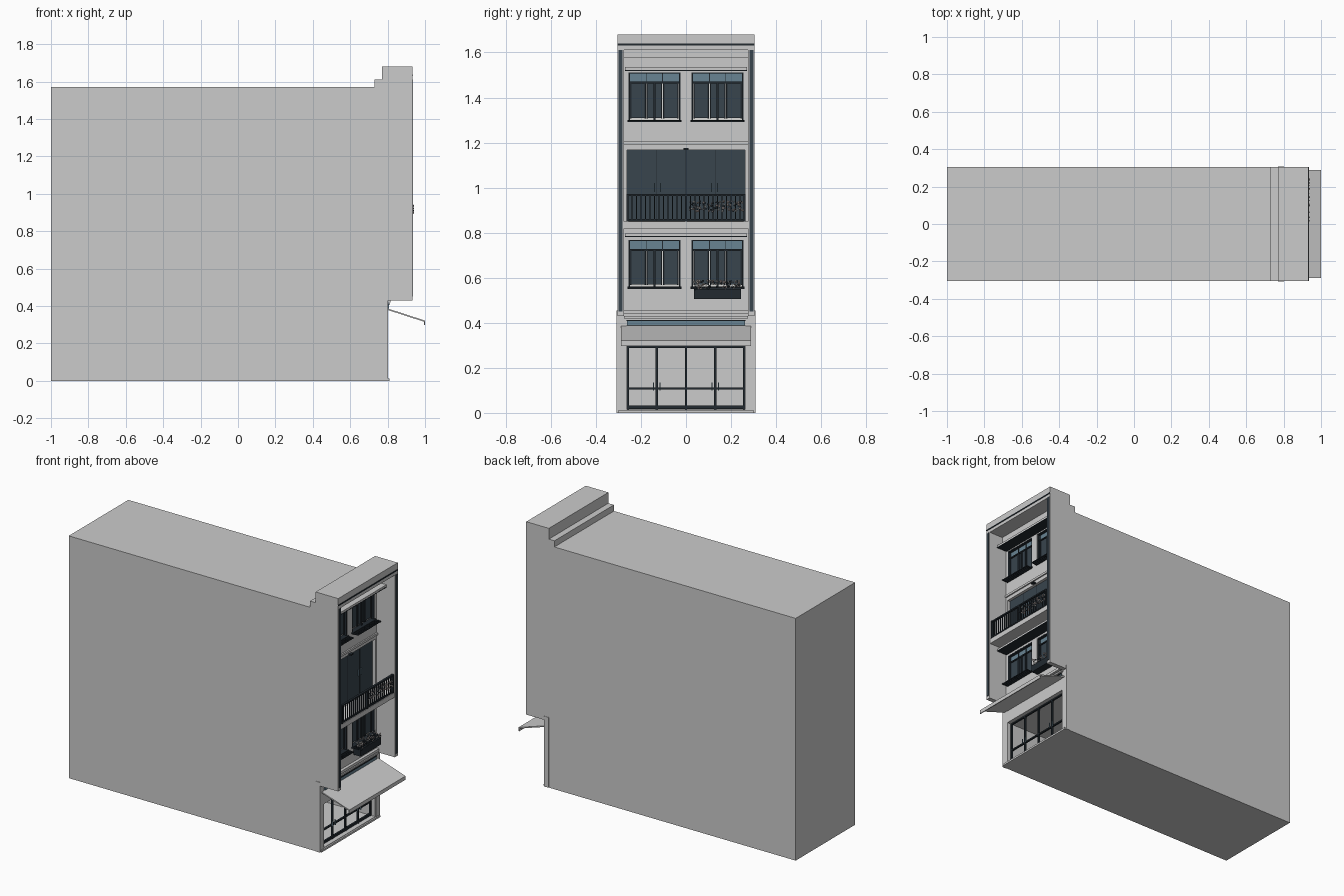
import bpy, bmesh, random
from mathutils import Matrix, Vector

random.seed(4)
cube = bpy.data.objects.get("Cube")
if cube:
    bpy.data.objects.remove(cube, do_unlink=True)


def material(name, rgb):
    m = bpy.data.materials.new(name)
    m.use_nodes = True
    m.diffuse_color = (*rgb, 1)
    m.node_tree.nodes["Principled BSDF"].inputs["Base Color"].default_value = (*rgb, 1)
    return m


PLASTER = material("pale plaster", (.6, .6, .6))
SLATE = material("slate panel", (.04, .058, .075))
FRAME = material("dark frame", (.016, .023, .03))
BLUE = material("blue glass", (.14, .23, .29))
PALE = material("pale curtain", (.7, .7, .68))
PETAL = material("dusty petals", (.5, .42, .4))


def finish(name, bm, mat):
    bmesh.ops.recalc_face_normals(bm, faces=bm.faces)
    me = bpy.data.meshes.new(name)
    bm.to_mesh(me)
    bm.free()
    ob = bpy.data.objects.new(name, me)
    bpy.context.collection.objects.link(ob)
    me.materials.append(mat)
    return ob


def boxes(name, mat, spans):
    """Each span is an (x0, x1, y0, y1, z0, z1) block."""
    bm = bmesh.new()
    for x0, x1, y0, y1, z0, z1 in spans:
        m = Matrix.Translation(((x0 + x1) / 2, (y0 + y1) / 2, (z0 + z1) / 2))
        m = m @ Matrix.Diagonal((x1 - x0, y1 - y0, z1 - z0, 1))
        bmesh.ops.create_cube(bm, size=1, matrix=m)
    return finish(name, bm, mat)


def extrude_profile(name, mat, points, half):
    """Sweep an x-z outline across the width."""
    bm = bmesh.new()
    face = bm.faces.new([bm.verts.new((x, -half, z)) for x, z in points])
    ext = bmesh.ops.extrude_face_region(bm, geom=[face])
    moved = [g for g in ext["geom"] if isinstance(g, bmesh.types.BMVert)]
    bmesh.ops.translate(bm, verts=moved, vec=Vector((0, 2 * half, 0)))
    return finish(name, bm, mat)


def cut(target, span):
    cutter = boxes("cutter", PLASTER, [span])
    mod = target.modifiers.new("cut", "BOOLEAN")
    mod.operation, mod.solver, mod.object = "DIFFERENCE", "EXACT", cutter
    bpy.context.view_layer.objects.active = target
    bpy.ops.object.modifier_apply(modifier=mod.name)
    bpy.data.objects.remove(cutter, do_unlink=True)


# Building shell with stepped parapet, recessed bay, shop room and openings
W = .305
shell = extrude_profile("building_shell", PLASTER, [
    (-1, 0), (.8, 0), (.8, .43), (.932, .43), (.932, 1.68), (.77, 1.68),
    (.77, 1.61), (.73, 1.61), (.73, 1.57), (-1, 1.57)], W)
cut(shell, (.801, 1, -.275, .275, .41, 1.61))
cut(shell, (.3, .9, -.262, .262, .015, .297))
cut(shell, (.77, .9, -.262, .262, .851, 1.166))
WINDOWS = [(s, z0, z1) for s in (-1, 1) for z0, z1 in ((.555, .768), (1.295, 1.512))]
for s, z0, z1 in WINDOWS:
    cut(shell, (.77, .9, s * .14 - .115, s * .14 + .115, z0, z1))

# Ground floor piers and plinth
boxes("side_piers", PLASTER, [
    (.77, .803, min(a, b), max(a, b), 0, .455) for a, b in ((-.308, -.264), (.264, .308))])
boxes("plinth", PLASTER, [(.78, .81, -.3, .3, 0, .012)])

# Corner strips and parapet trim
boxes("corner_strips", SLATE, [(.93, .936, y - .009, y + .009, .45, 1.61) for y in (-.29, .29)])
boxes("parapet_trim", FRAME, [(.93, .935, -W, W, 1.631, 1.639)])

# Ledges across the bay: base, above each window row, above the balcony doors
boxes("ledges", PLASTER, [
    (.8, .82, -.275, .275, .44, .457), (.8, .815, -.275, .275, .42, .43),
    (.8, .875, -.27, .27, .785, .797), (.8, .81, -.275, .275, 1.19, 1.204),
    (.8, .875, -.27, .27, 1.522, 1.535), (.8, .83, -.275, .275, 1.575, 1.61)])
boxes("ledge_shadow_trims", FRAME, [(.8, .876, -.27, .27, z, z + .004) for z in (.781, 1.518)])
boxes("balcony_slab", PLASTER, [(.8, .93, -.275, .275, .818, .85)])

# Windows: pale backing, three slate panels, blue transoms, frames, slatted sills
backing, panels, transoms, frames, sills = [], [], [], [], []
for s, z0, z1 in WINDOWS:
    c, h, zt = s * .14, .113, z1 - .045
    backing.append((.772, .776, c - h, c + h, z0, z1))
    for k in (-1, 0, 1):
        y = c + k * .073
        panels.append((.776, .783, y - .031, y + .031, z0 + .015, zt))
        transoms.append((.776, .782, y - .035, y + .035, zt, z1))
        frames.append((.776, .787, y - .0345, y - .028, z0 + .012, zt))
        frames.append((.776, .787, y + .028, y + .0345, z0 + .012, zt))
    for k in (-.5, .5):
        frames.append((.776, .786, c + k * .073 - .002, c + k * .073 + .002, zt, z1))
    frames += [(.776, .792, c - .004, c + .004, z0, zt),
               (.776, .79, c - h, c + h, zt - .004, zt + .004),
               (.776, .8, c - h, c + h, z1 - .006, z1)]
    for e in (-h, h):
        frames.append((.776, .8, c + e - .004, c + e + .004, z0, z1))
    sills.append((.776, .81, c - .12, c + .12, z0 - .004, z0 + .005))
    sills += [(.815 + k * .012, .821 + k * .012, c - .115, c + .115, z0 - .004, z0 + .002)
              for k in range(3)]
    sills += [(.8, .846, c + e - .003, c + e + .003, z0 - .004, z0 + .002)
              for e in (-.115, 0, .115)]
boxes("window_backing", PALE, backing)
boxes("window_panels", SLATE, panels)
boxes("window_transoms", BLUE, transoms)
boxes("window_frames", FRAME, frames)
boxes("window_sills", FRAME, sills)

# Balcony doors with handles and a lamp above
boxes("balcony_doors", SLATE, [
    (.77, .782, k * .131 - .13, k * .131 + .13, .851, 1.166) for k in (-1, 1)])
boxes("door_seams", FRAME, [(.78, .784, y - .002, y + .002, .851, 1.166) for y in (-.13, 0, .13)])
boxes("door_handles", BLUE, [
    (.782, .79, s * .127 + d - .002, s * .127 + d + .002, .98, 1.02)
    for s in (-1, 1) for d in (-.013, .013)])
boxes("balcony_lamp", FRAME, [(.8, .82, -.012, .012, 1.167, 1.175)])

# Balcony railing
rails = [(.918, .932, -.265, .265, .962, .971), (.92, .93, -.265, .265, .853, .861)]
rails += [(.922, .928, y - .0025, y + .0025, .855, .965)
          for y in [-.26 + .52 * i / 26 for i in range(27)]]
rails += [(.918, .932, y - .005, y + .005, .85, .97) for y in (-.26, 0, .26)]
boxes("balcony_railing", FRAME, rails)

# Flower box under the lower window, and blossoms there and on the railing
boxes("flower_box", FRAME, [(.805, .855, .035, .245, .505, .55)])


def blossoms(name, mat, count, xr, yr, zr):
    bm = bmesh.new()
    for _ in range(count):
        p = [random.uniform(*r) for r in (xr, yr, zr)]
        bmesh.ops.create_icosphere(bm, subdivisions=1, radius=random.uniform(.003, .006),
                                   matrix=Matrix.Translation(p))
    finish(name, bm, mat)


for label, mat, n in (("petals", PETAL, 55), ("pale_petals", PALE, 30), ("leaves", SLATE, 45)):
    blossoms("window_" + label, mat, n, (.81, .86), (.035, .245), (.55, .588))
    blossoms("balcony_" + label, mat, n, (.915, .937), (.015, .26), (.893, .94))

# Shop front: transom strip, mullions, rails and pull handles
boxes("shop_transom", BLUE, [(.8, .808, -.262, .262, .388, .412)])
boxes("shop_transom_trim", FRAME, [(.8, .812, -.265, .265, .408, .413)])
shop = [(.762, .774, y - .005, y + .005, .015, .297) for y in (-.257, -.13, 0, .13, .257)]
shop += [(.762, .774, -.26, .26, a, b) for a, b in ((.018, .033), (.103, .112), (.289, .297))]
boxes("shop_mullions", FRAME, shop)
boxes("shop_handles", BLUE, [
    (.774, .782, s * .13 + d - .002, s * .13 + d + .002, .1, .135)
    for s in (-1, 1) for d in (-.014, .014)])

# Sloping awning with a hanging lip
extrude_profile("awning", PLASTER, [
    (.8, .387), (1, .322), (1, .298), (.994, .298), (.994, .316), (.8, .379)], .288)
